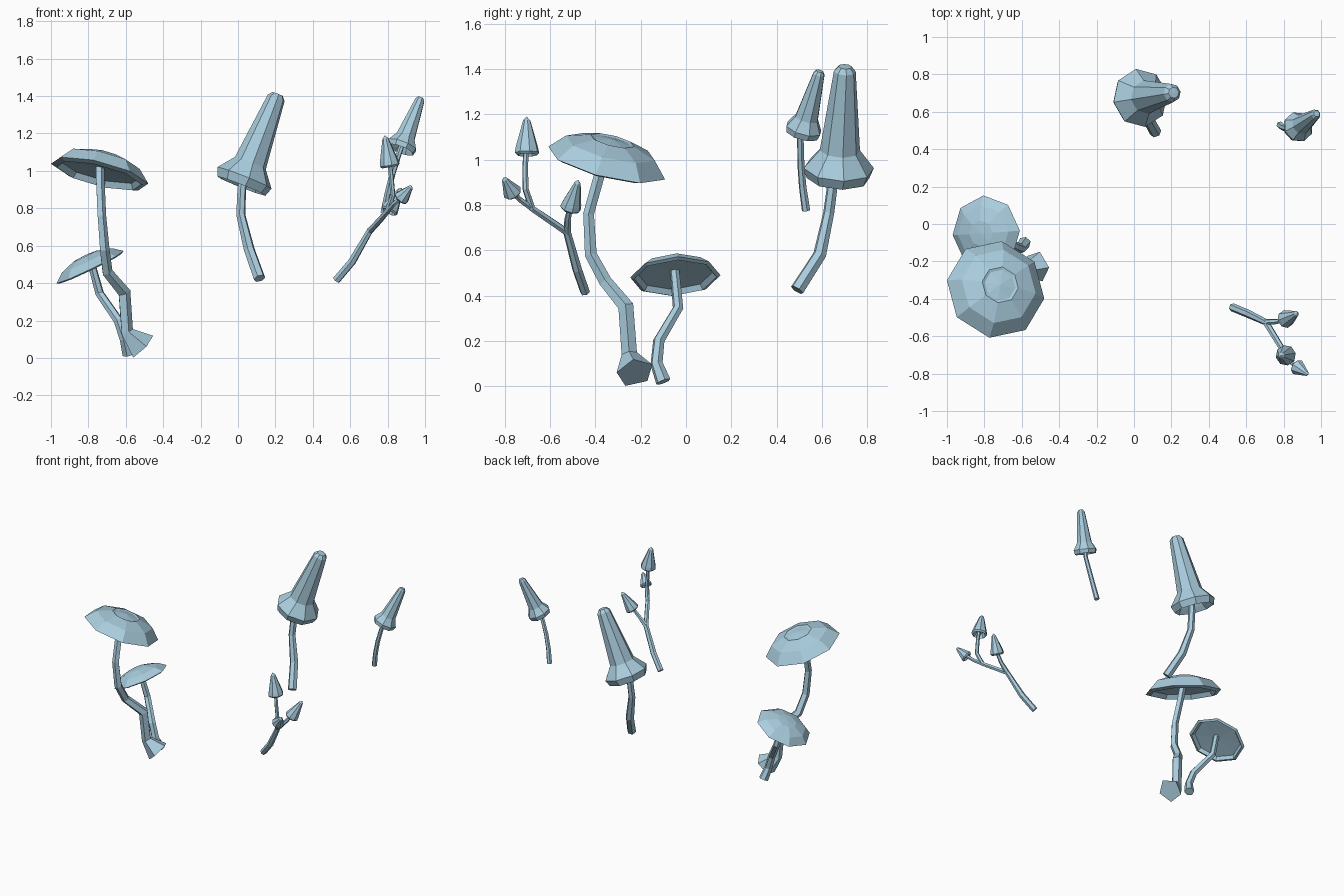
import bpy, bmesh, math
from mathutils import Vector

if "Cube" in bpy.data.objects:
    bpy.data.objects.remove(bpy.data.objects["Cube"])

mat = bpy.data.materials.new("pale_blue")
mat.diffuse_color = (0.40, 0.61, 0.73, 1)
mat.use_nodes = True
mat.node_tree.nodes["Principled BSDF"].inputs["Base Color"].default_value = mat.diffuse_color
UP = Vector((0, 0, 1))


def ring(bm, center, axis, r, n, phase):
    """Ring of n vertices around an axis (a single vertex when r is 0)."""
    q = UP.rotation_difference(axis.normalized())
    if r == 0:
        return [bm.verts.new(center)]
    return [bm.verts.new(center + q @ Vector((r * math.cos(a), r * math.sin(a), 0)))
            for a in (math.radians(phase) + math.tau * i / n for i in range(n))]


def bridge(bm, a, b):
    n = max(len(a), len(b))
    for i in range(n):
        j = (i + 1) % n
        if len(a) == 1:
            bm.faces.new((a[0], b[j], b[i]))
        elif len(b) == 1:
            bm.faces.new((a[i], a[j], b[0]))
        else:
            bm.faces.new((a[i], a[j], b[j], b[i]))


def finish(bm, name):
    bmesh.ops.recalc_face_normals(bm, faces=bm.faces[:])
    me = bpy.data.meshes.new(name)
    bm.to_mesh(me)
    bm.free()
    me.materials.append(mat)
    ob = bpy.data.objects.new(name, me)
    bpy.context.collection.objects.link(ob)


def cap(name, center, axis, profile, phase=9, n=8):
    """Lathed cap: profile is (radius, height) from the inside, round the rim, to the tip."""
    bm = bmesh.new()
    c, ax = Vector(center), Vector(axis).normalized()
    rings = [ring(bm, c + ax * h, ax, r, n, phase) for r, h in profile]
    for a, b in zip(rings, rings[1:]):
        bridge(bm, a, b)
    finish(bm, name)


def stem(name, pts, n=6, phase=15):
    """Tapered tube through (x, y, z, radius) points, bottom to top."""
    bm = bmesh.new()
    P = [Vector(p[:3]) for p in pts]
    rings = []
    for i, p in enumerate(pts):
        d = Vector()
        if i > 0:
            d += (P[i] - P[i - 1]).normalized()
        if i < len(P) - 1:
            d += (P[i + 1] - P[i]).normalized()
        rings.append(ring(bm, P[i], d, p[3], n, phase))
    for a, b in zip(rings, rings[1:]):
        bridge(bm, a, b)
    bm.faces.new(rings[0][::-1])
    bm.faces.new(rings[-1])
    finish(bm, name)


# Large flat mushroom
cap("large_flat_cap", (-0.74, -0.35, 0.985), (0.25, 0.25, 1),
    [(0, .03), (.215, .02), (.235, -.012), (.27, 0), (.205, .07), (.1, .105), (.085, .1), (0, .112)], 81)
stem("large_flat_stem", [(-.515, -.225, .06, .085), (-.595, -.25, .14, .036), (-.61, -.265, .35, .036),
                         (-.70, -.355, .46, .03), (-.715, -.42, .58, .028), (-.73, -.43, .76, .025),
                         (-.738, -.38, .94, .025), (-.738, -.355, 1.03, .025)], 5, 0)

# Smaller flat mushroom
cap("small_flat_cap", (-.79, -.047, .485), (-.48, -.06, 1),
    [(0, .02), (.165, .015), (.182, -.008), (.2, 0), (.15, .04), (.07, .065), (0, .07)], 94)
stem("small_flat_stem", [(-.585, -.10, .02, .034), (-.605, -.13, .10, .028), (-.64, -.12, .20, .026),
                         (-.74, -.035, .345, .024), (-.785, -.05, .51, .021)])

# Tall bell mushroom
cap("large_bell_cap", (.022, .672, .93), (.19, .03, .48),
    [(0, .10), (.07, .09), (.115, .02), (.14, -.012), (.157, .035), (.09, .12), (.049, .495),
     (.03, .518), (0, .52)], 9 + 90)
stem("large_bell_stem", [(.115, .49, .425, .032), (.06, .59, .58, .03), (.015, .63, .765, .025),
                         (.02, .648, .90, .024), (.04, .67, 1.03, .022)])

# Small bell mushroom
cap("small_bell_cap", (.872, .515, 1.12), (.105, .075, .27),
    [(0, .06), (.04, .05), (.062, .01), (.076, -.008), (.083, .02), (.054, .07), (.027, .285),
     (.017, .3), (0, .302)], 20)
stem("small_bell_stem", [(.78, .53, .775, .019), (.80, .515, .88, .017), (.825, .507, .98, .016),
                         (.86, .505, 1.09, .015), (.885, .525, 1.16, .014)])

# Branching cluster of three pointed mushrooms
FORK = (.705, -.525, .68, .018)
stem("cluster_trunk", [(.525, -.445, .415, .022), (.61, -.48, .515, .022), FORK, (.80, -.68, .785, .016),
                       (.828, -.708, .87, .014), (.82, -.71, .96, .013), (.81, -.705, 1.06, .012)])
stem("cluster_low_branch", [(.785, -.66, .77, .014), (.835, -.735, .825, .013), (.885, -.775, .87, .012)])
stem("cluster_side_branch", [FORK, (.765, -.522, .74, .014), (.815, -.508, .80, .012)])
for name, base, tip, r in [("cluster_top_cap", (.813, -.702, 1.02), (.785, -.703, 1.19), .055),
                           ("cluster_low_cap", (.868, -.762, .848), (.93, -.805, .92), .043),
                           ("cluster_side_cap", (.805, -.512, .78), (.875, -.475, .91), .048)]:
    axis = Vector(tip) - Vector(base)
    h = axis.length
    cap(name, base, axis, [(0, .2 * h), (r * .5, .18 * h), (r * .8, 0), (r, .01), (r * .92, .2 * h),
                           (r * .3, .9 * h), (0, h)], 12)
